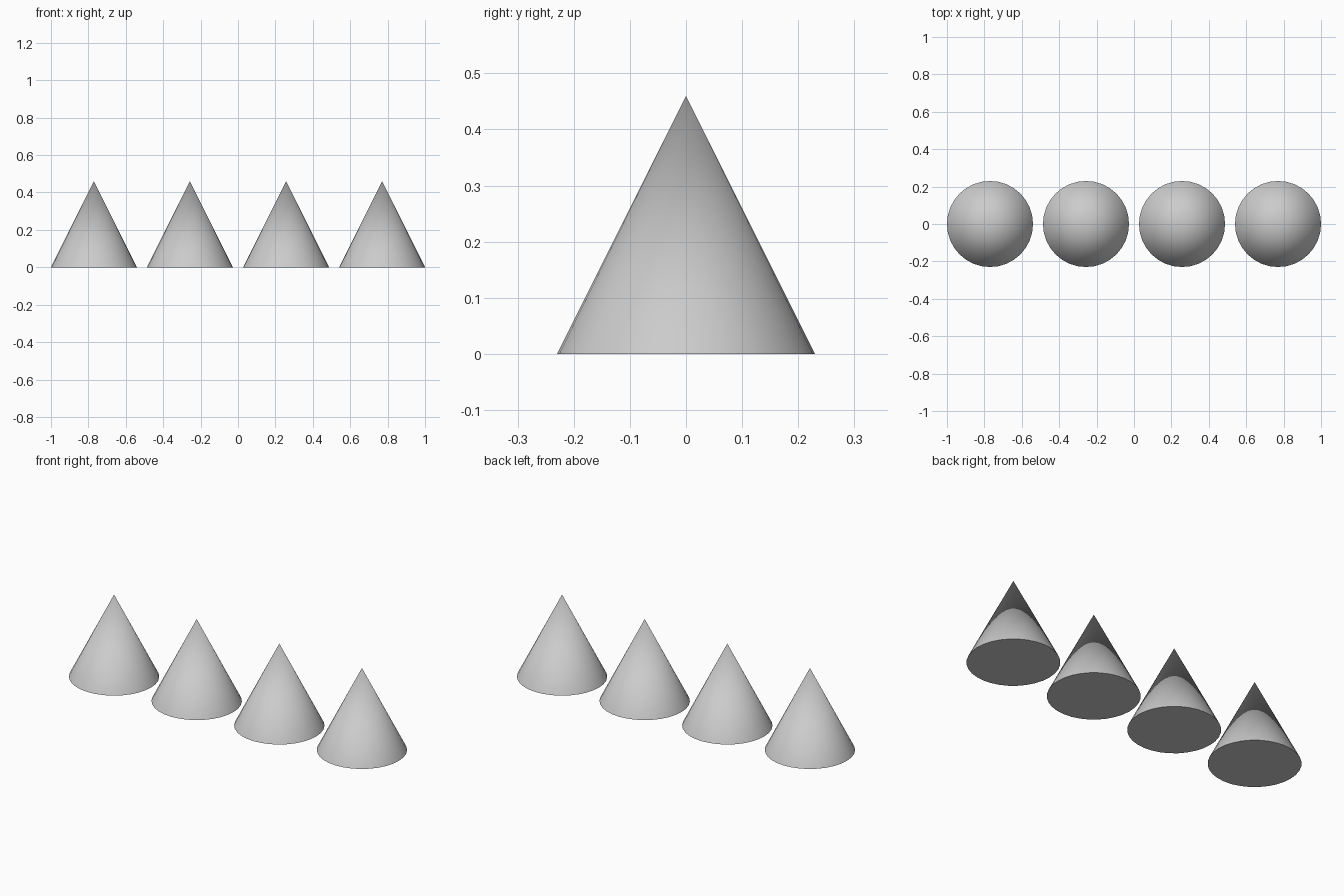
import bpy
import math

if "Cube" in bpy.data.objects:
    bpy.data.objects.remove(bpy.data.objects["Cube"])

RADIUS = 0.23
HEIGHT = 0.46
COUNT = 4
SPACING = (2.0 - 2 * RADIUS) / (COUNT - 1)


# One smooth cone with a crisp, flat base
def add_cone(name, x):
    bpy.ops.mesh.primitive_cone_add(vertices=32, radius1=RADIUS, radius2=0,
                                    depth=HEIGHT, location=(x, 0, HEIGHT / 2))
    cone = bpy.context.object
    cone.name = name
    bpy.ops.object.shade_smooth_by_angle(angle=math.radians(40))
    return cone


# Row of evenly spaced cones along x
for i in range(COUNT):
    add_cone(f"cone_{i + 1}", (i - (COUNT - 1) / 2) * SPACING)
